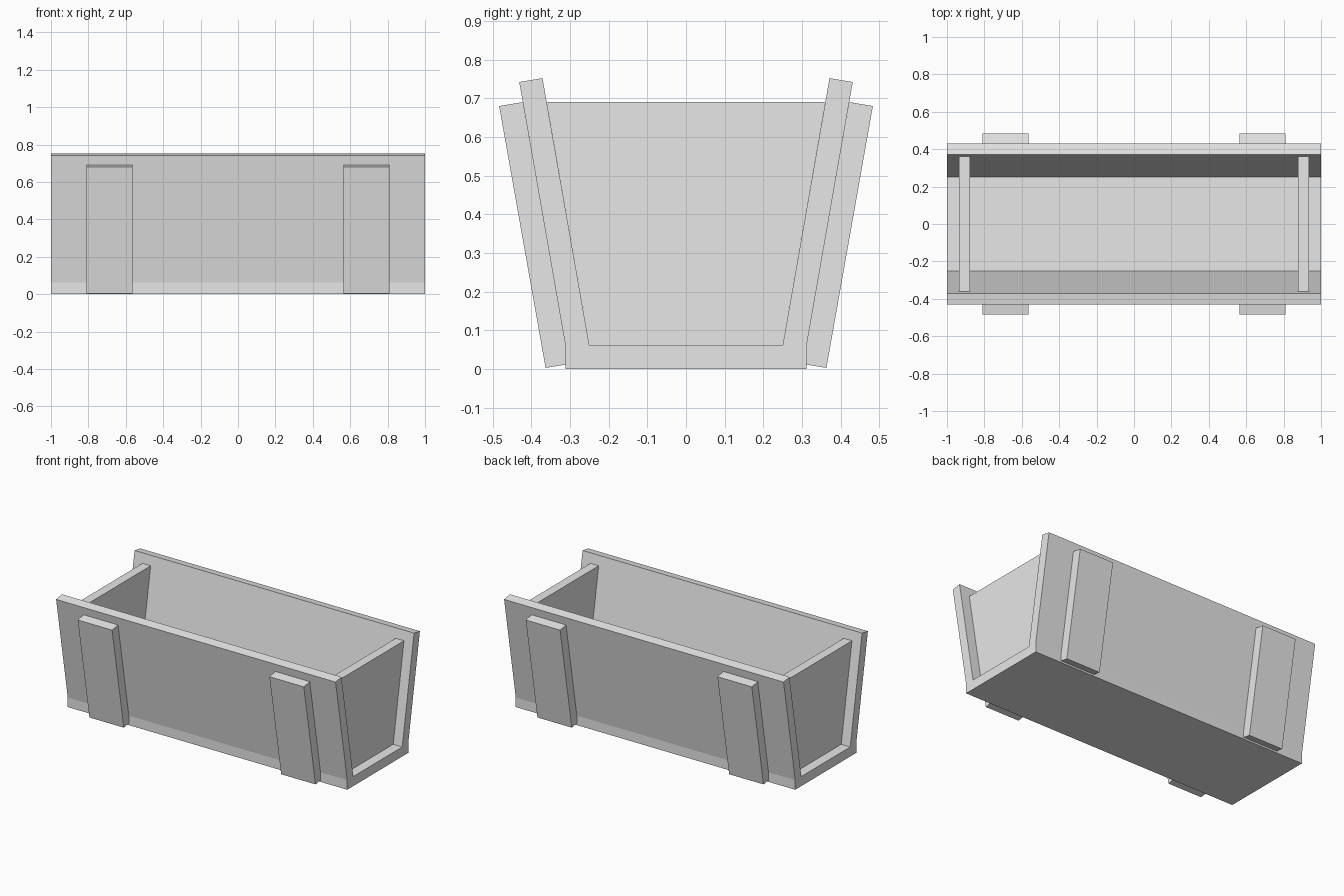
import bpy
import bmesh

cube = bpy.data.objects.get("Cube")
if cube:
    bpy.data.objects.remove(cube, do_unlink=True)

grey = bpy.data.materials.new("plain grey")
grey.use_nodes = True
color = (0.8, 0.8, 0.8, 1)
grey.diffuse_color = color
grey.node_tree.nodes["Principled BSDF"].inputs["Base Color"].default_value = color


def extrude_profile(name, profile, x0, x1):
    """Extrude a (y, z) outline along x."""
    bm = bmesh.new()
    face = bm.faces.new([bm.verts.new((x0, y, z)) for y, z in profile])
    ext = bmesh.ops.extrude_face_region(bm, geom=[face])
    moved = [g for g in ext["geom"] if isinstance(g, bmesh.types.BMVert)]
    bmesh.ops.translate(bm, verts=moved, vec=(x1 - x0, 0, 0))
    bmesh.ops.recalc_face_normals(bm, faces=bm.faces)
    mesh = bpy.data.meshes.new(name)
    bm.to_mesh(mesh)
    bm.free()
    mesh.materials.append(grey)
    obj = bpy.data.objects.new(name, mesh)
    bpy.context.collection.objects.link(obj)
    return obj


def mirrored(half):
    """Complete a half outline on the other side of y = 0."""
    return half + [(-y, z) for y, z in reversed(half)]


# Floor and the two flared long walls, one continuous section
trough = mirrored([(0.312, 0), (0.312, 0.062), (0.431, 0.742),
                   (0.371, 0.752), (0.25, 0.062)])
extrude_profile("trough", trough, -1, 1)

# Inset end panels
panel = mirrored([(0.25, 0.062), (0.36, 0.69)])
for side, sx in (("left", 1), ("right", -1)):
    extrude_profile(side + "_end_panel", panel, sx * 0.877, sx * 0.936)

# Leaning battens on the outside of the long walls
batten = [(0.363, 0.003), (0.303, 0.013), (0.422, 0.69), (0.483, 0.68)]
for side, sx in (("left", 1), ("right", -1)):
    for end, sy in (("back", 1), ("front", -1)):
        outline = [(sy * y, z) for y, z in batten]
        extrude_profile(f"{end}_{side}_batten", outline, sx * 0.563, sx * 0.809)
